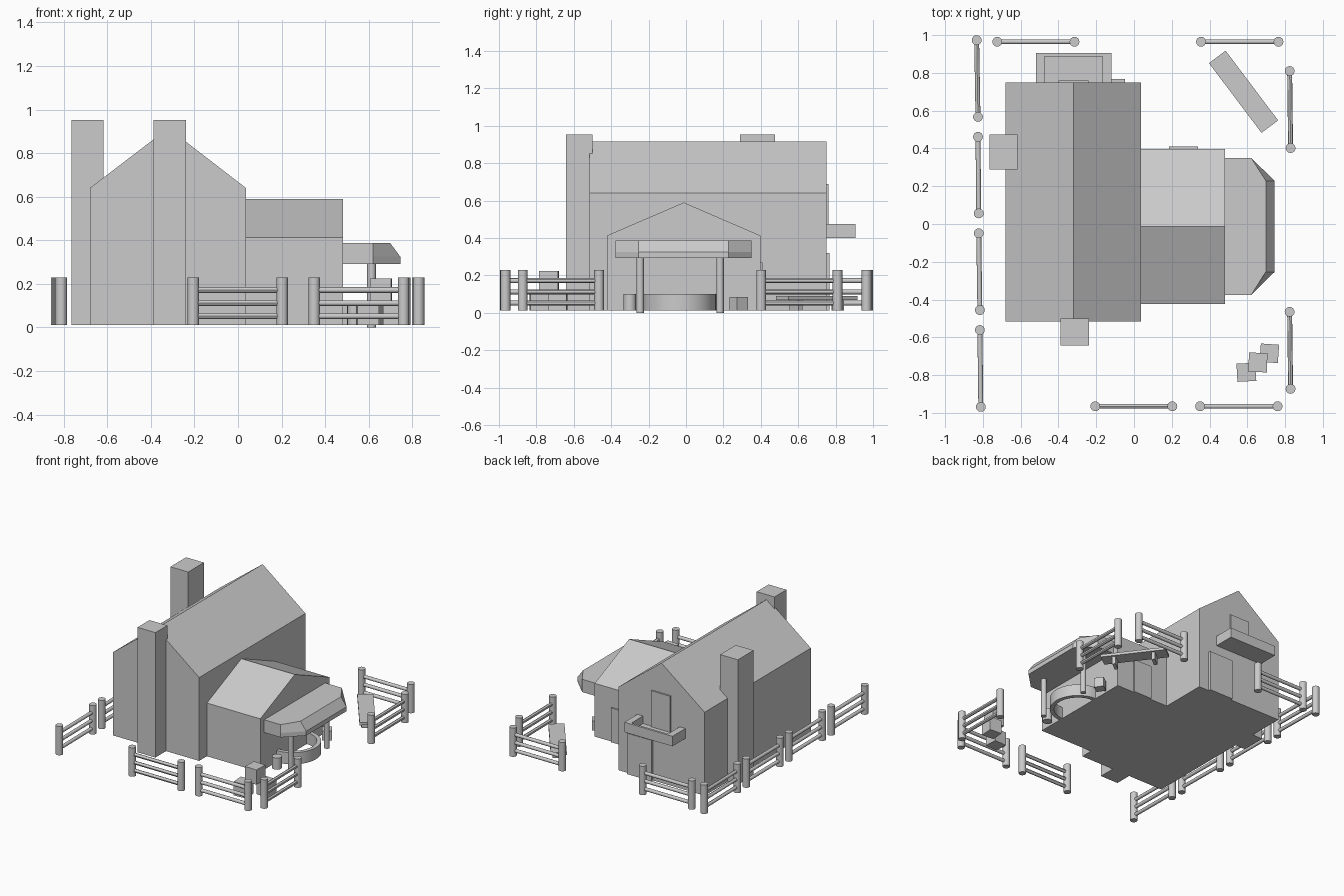
import bpy, bmesh, math
from mathutils import Vector

if "Cube" in bpy.data.objects:
    bpy.data.objects.remove(bpy.data.objects["Cube"])

def mesh_object(name, verts, faces):
    me = bpy.data.meshes.new(name)
    bm = bmesh.new()
    vs = [bm.verts.new(v) for v in verts]
    for f in faces:
        bm.faces.new([vs[i] for i in f])
    bmesh.ops.recalc_face_normals(bm, faces=bm.faces)
    bm.to_mesh(me)
    bm.free()
    ob = bpy.data.objects.new(name, me)
    bpy.context.collection.objects.link(ob)
    return ob

def loft(name, rings):
    """Closed solid through equal-length vertex rings."""
    n = len(rings[0])
    faces = [list(range(n)), [n * (len(rings) - 1) + i for i in range(n)]]
    for r in range(len(rings) - 1):
        for i in range(n):
            j = (i + 1) % n
            faces.append([r * n + i, r * n + j, (r + 1) * n + j, (r + 1) * n + i])
    return mesh_object(name, [v for ring in rings for v in ring], faces)

def box(name, x0, x1, y0, y1, z0, z1, angle=0):
    bpy.ops.mesh.primitive_cube_add(size=1, location=((x0 + x1) / 2, (y0 + y1) / 2, (z0 + z1) / 2),
                                    rotation=(0, 0, math.radians(angle)))
    ob = bpy.context.object
    ob.name = name
    ob.scale = (x1 - x0, y1 - y0, z1 - z0)
    return ob

def rod(name, a, b, r, sides=16):
    a, b = Vector(a), Vector(b)
    d = b - a
    bpy.ops.mesh.primitive_cylinder_add(vertices=sides, radius=r, depth=d.length, location=(a + b) / 2,
                                        rotation=d.to_track_quat('Z', 'Y').to_euler())
    ob = bpy.context.object
    ob.name = name
    bpy.ops.object.shade_smooth_by_angle()
    return ob

# Main house and side wing: gabled profiles
B = 0.012
main = [(-0.68, B), (0.037, B), (0.037, 0.64), (-0.32, 0.915), (-0.68, 0.64)]
loft("main_house", [[(x, y, z) for x, z in main] for y in (-0.515, 0.75)])
wing = [(-0.423, B), (0.398, B), (0.398, 0.413), (-0.012, 0.59), (-0.423, 0.413)]
loft("side_wing", [[(x, y, z) for y, z in wing] for x in (0.02, 0.482)])

# Chimneys
box("front_chimney", -0.388, -0.239, -0.642, -0.5, B, 0.953)
box("side_chimney", -0.765, -0.617, 0.288, 0.475, B, 0.953)

# Doors
box("balcony_door", -0.4, -0.24, 0.74, 0.761, 0.41, 0.69)
box("back_door", -0.25, -0.048, 0.74, 0.768, B, 0.32)
box("wing_door", 0.185, 0.34, 0.38, 0.409, B, 0.27)

# Balcony with floor and parapets
box("balcony_floor", -0.52, -0.12, 0.74, 0.905, 0.4, 0.418)
box("balcony_front", -0.52, -0.12, 0.888, 0.905, 0.4, 0.475)
for x in (-0.52, -0.167):
    box("balcony_side", x, x + 0.047, 0.74, 0.888, 0.4, 0.475)

# Porch awning with clipped corners and bevelled front
def awning_ring(front, z):
    return [(0.47, -0.377, z), (0.62, -0.377, z), (front, -0.253, z),
            (front, 0.228, z), (0.62, 0.35, z), (0.47, 0.35, z)]
loft("awning", [awning_ring(0.745, 0.292), awning_ring(0.745, 0.325), awning_ring(0.698, 0.388)])
for y in (-0.245, 0.182):
    rod("awning_post", (0.613, y, 0), (0.613, y, 0.3), 0.02)

# Curved low wall beside the wing
N = 20
arc = [math.pi * (i / N - 0.5) for i in range(N + 1)]
wall = loft("curved_wall", [[(0.48 + r * math.cos(a), -0.035 + r * math.sin(a), z)
                             for r, z in ((0.195, B), (0.195, 0.1), (0.165, 0.1), (0.165, B))] for a in arc])
for o in bpy.context.selected_objects:
    o.select_set(False)
wall.select_set(True)
bpy.context.view_layer.objects.active = wall
bpy.ops.object.shade_smooth_by_angle()

# Small barrel and box by the porch
rod("barrel", (0.535, -0.3, B), (0.535, -0.3, 0.1), 0.034)
box("porch_box", 0.51, 0.58, 0.247, 0.317, B, 0.085, 35)

# Stacked crates
box("crate_low_left", 0.545, 0.645, -0.833, -0.737, B, 0.115, 3)
box("crate_low_right", 0.668, 0.765, -0.733, -0.636, B, 0.115, -4)
box("crate_top", 0.607, 0.705, -0.784, -0.682, 0.115, 0.225, -2)

# Bench: plank on two trestle legs
A = -53
box("bench_plank", 0.58 - 0.231, 0.58 + 0.231, 0.645, 0.755, 0.07, 0.09, A)
for s in (-0.14, 0.14):
    cx = 0.58 + s * math.cos(math.radians(A))
    cy = 0.70 + s * math.sin(math.radians(A))
    box("bench_leg", cx - 0.012, cx + 0.012, cy - 0.04, cy + 0.04, B, 0.072, A)

# Fence sections: two posts and three rails each
fences = [((-0.833, 0.973), (-0.826, 0.567)), ((-0.826, 0.462), (-0.822, 0.056)),
          ((-0.822, -0.049), (-0.816, -0.456)), ((-0.816, -0.561), (-0.811, -0.968)),
          ((-0.724, 0.965), (-0.315, 0.965)), ((0.355, 0.965), (0.765, 0.965)),
          ((0.824, 0.81), (0.829, 0.402)), ((0.824, -0.465), (0.829, -0.873)),
          ((-0.205, -0.965), (0.203, -0.965)), ((0.35, -0.965), (0.76, -0.965))]
for a, b in fences:
    for p in (a, b):
        rod("fence_post", (*p, B), (*p, 0.229), 0.026)
    for z in (0.052, 0.112, 0.172):
        rod("fence_rail", (*a, z), (*b, z), 0.013, 12)
